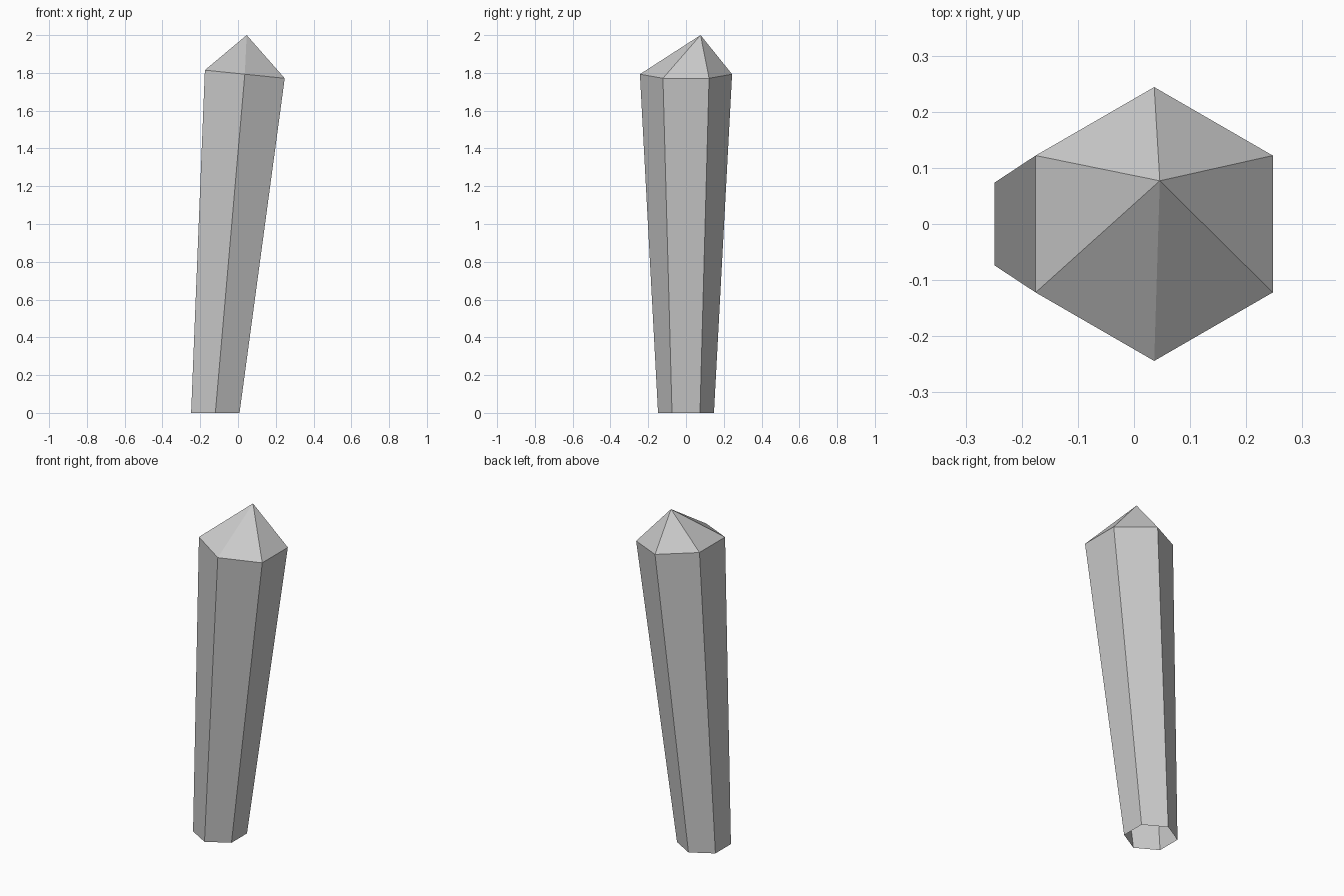
import bpy, bmesh
from math import sin, cos, pi

if "Cube" in bpy.data.objects:
    bpy.data.objects.remove(bpy.data.objects["Cube"])

SIDES = 6


def ring(bm, cx, radius, z, tilt):
    """Hexagon with points on +-y, tilted down towards +x."""
    verts = []
    for i in range(SIDES):
        a = pi / 6 + i * 2 * pi / SIDES
        dx = radius * cos(a)
        verts.append(bm.verts.new((cx + dx, radius * sin(a), z - tilt * dx)))
    return verts


bm = bmesh.new()
# Leaning shaft, open underneath, with a slightly tilted shoulder
base = ring(bm, -0.12, 0.148, 0.0, 0.0)
shoulder = ring(bm, 0.036, 0.244, 1.793, 0.102)
# Off-centre point
tip = bm.verts.new((0.046, 0.077, 2.0))
for i in range(SIDES):
    j = (i + 1) % SIDES
    bm.faces.new((base[i], base[j], shoulder[j], shoulder[i]))
    bm.faces.new((shoulder[i], shoulder[j], tip))

mesh = bpy.data.meshes.new("crystal")
bm.to_mesh(mesh)
bm.free()
bpy.context.collection.objects.link(bpy.data.objects.new("crystal", mesh))
